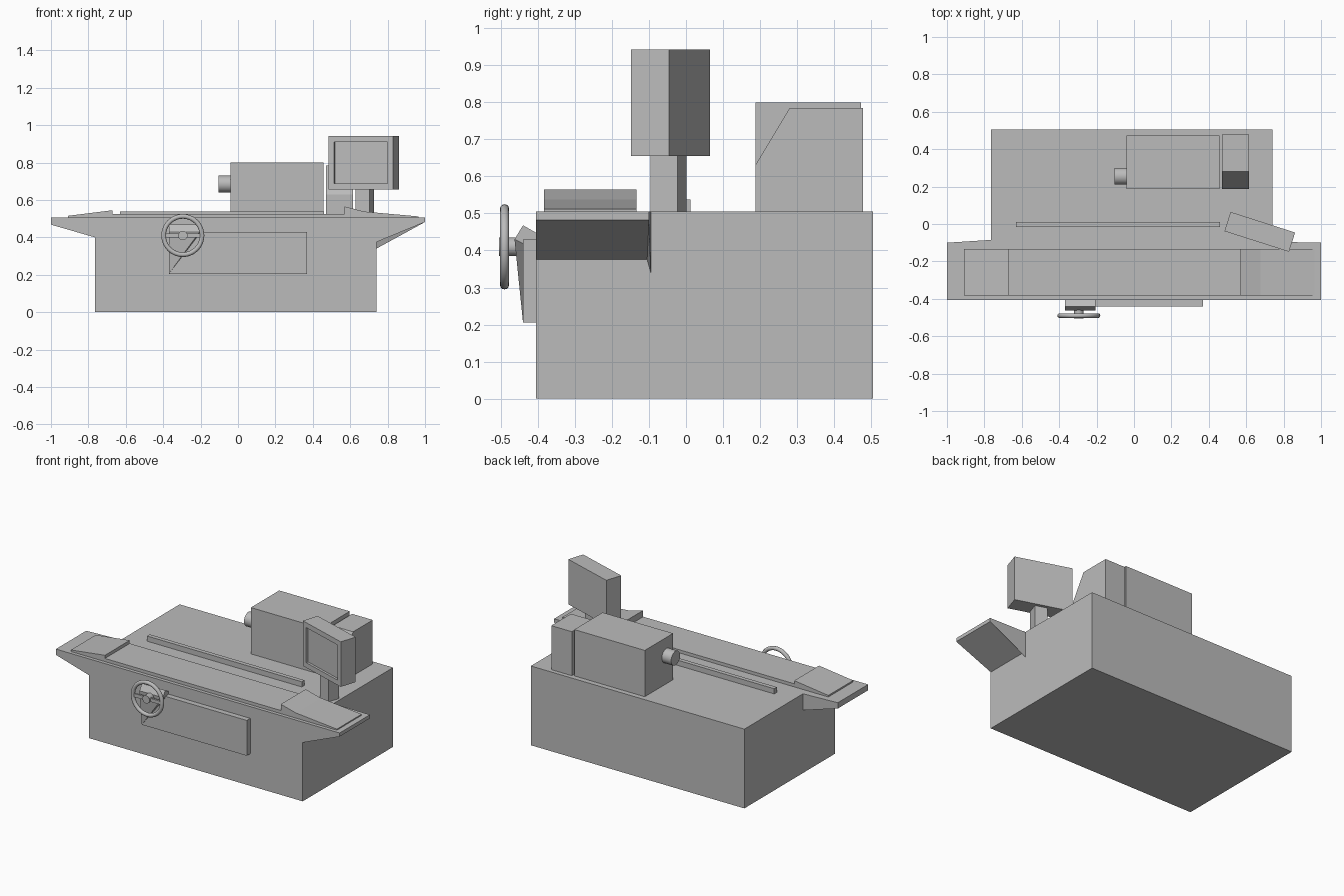
import bpy, bmesh, math
from mathutils import Matrix, Vector

if "Cube" in bpy.data.objects:
    bpy.data.objects.remove(bpy.data.objects["Cube"], do_unlink=True)

grey = bpy.data.materials.new("machine grey")
grey.use_nodes = True
color = (0.5, 0.5, 0.5, 1)
grey.diffuse_color = color
grey.node_tree.nodes["Principled BSDF"].inputs["Base Color"].default_value = color


def finish(name, bm, smooth=False):
    bmesh.ops.recalc_face_normals(bm, faces=bm.faces[:])
    mesh = bpy.data.meshes.new(name)
    bm.to_mesh(mesh)
    bm.free()
    mesh.materials.append(grey)
    ob = bpy.data.objects.new(name, mesh)
    bpy.context.collection.objects.link(ob)
    if smooth:
        bpy.ops.object.select_all(action='DESELECT')
        ob.select_set(True)
        bpy.context.view_layer.objects.active = ob
        bpy.ops.object.shade_smooth_by_angle(angle=math.radians(40))
    return ob


def box_mesh(lo, hi):
    lo, hi = Vector(lo), Vector(hi)
    bm = bmesh.new()
    bmesh.ops.create_cube(bm, size=1, matrix=Matrix.Translation((lo + hi) / 2)
                          @ Matrix.Diagonal((*(hi - lo), 1)))
    return bm


def box(name, lo, hi):
    return finish(name, box_mesh(lo, hi))


def prism(name, profile, start, end, axis):
    """Extrude a 2D profile along x (profile in y, z) or y (profile in x, z)."""
    bm = bmesh.new()
    pts = [(start, a, b) if axis == 'x' else (a, start, b) for a, b in profile]
    face = bm.faces.new([bm.verts.new(p) for p in pts])
    moved = bmesh.ops.extrude_face_region(bm, geom=[face])["geom"]
    d = end - start
    bmesh.ops.translate(bm, vec=(d, 0, 0) if axis == 'x' else (0, d, 0),
                        verts=[v for v in moved if isinstance(v, bmesh.types.BMVert)])
    return finish(name, bm)


def hull(name, pts):
    bm = bmesh.new()
    for p in pts:
        bm.verts.new(p)
    bmesh.ops.convex_hull(bm, input=bm.verts[:])
    bmesh.ops.dissolve_limit(bm, angle_limit=0.01, verts=bm.verts[:], edges=bm.edges[:])
    return finish(name, bm)


def cylinder(name, center, radius, depth, axis, segments=32):
    bm = bmesh.new()
    rot = Matrix.Rotation(math.pi / 2, 4, 'Y' if axis == 'x' else 'X')
    bmesh.ops.create_cone(bm, cap_ends=True, segments=segments, radius1=radius,
                          radius2=radius, depth=depth,
                          matrix=Matrix.Translation(center) @ rot)
    return finish(name, bm, True)


FRONT, TOP = -0.405, 0.505

# Base and the two overhanging table ends
box("base", (-0.765, FRONT, 0), (0.74, 0.505, TOP))


def wing(name, root, tip, back, root_z, tip_z):
    hull(name, [(root, y, z) for y in (FRONT, back) for z in (root_z, TOP)]
         + [(tip, y, z) for y in (FRONT, -0.1) for z in (tip_z, TOP)])


wing("right_table_end", -0.765, -1, -0.085, 0.4, 0.468)
wing("left_table_end", 0.74, 1, -0.095, 0.375, 0.482)
hull("left_table_end_rib", [(0.74, -0.105, 0.375), (0.74, -0.095, 0.34),
                            (0.74, -0.095, TOP), (1, -0.1, 0.482), (1, -0.1, TOP)])

# Sliding table with a raised wedge cover at each end
prism("sliding_table", [(-0.91, 0.5), (-0.91, 0.515), (-0.67, 0.545), (-0.67, 0.525),
                        (0.57, 0.525), (0.57, 0.565), (0.675, 0.538), (0.965, 0.512),
                        (0.965, 0.5)], -0.383, -0.133, 'y')
box("guide_rail", (-0.63, -0.015, 0.5), (0.46, 0.012, 0.538))

# Headstock, spindle and chamfered side cabinet
box("headstock", (-0.04, 0.187, 0.5), (0.457, 0.472, 0.8))
cylinder("spindle", (-0.07, 0.255, 0.685), 0.045, 0.07, 'x')
prism("side_cabinet", [(0.187, 0.5), (0.187, 0.63), (0.28, 0.785), (0.478, 0.785),
                       (0.478, 0.5)], 0.47, 0.615, 'x')

# Turned control monitor with a recessed screen, on a square post
turn = Matrix.Rotation(math.radians(-17.7), 4, 'Z')
bm = box_mesh((-0.181, -0.054, 0.655), (0.181, 0.054, 0.942))
bm.normal_update()
screen = min(bm.faces, key=lambda f: f.calc_center_median().y)
bmesh.ops.inset_region(bm, faces=[screen], thickness=0.045)
inner = bmesh.ops.extrude_face_region(bm, geom=[screen])["geom"]
bmesh.ops.delete(bm, geom=[screen], context='FACES_ONLY')
bmesh.ops.translate(bm, vec=(0, 0.015, 0),
                    verts=[v for v in inner if isinstance(v, bmesh.types.BMVert)])
monitor = finish("monitor", bm)
monitor.matrix_world = Matrix.Translation((0.6725, -0.042, 0)) @ turn
post = box("monitor_post", (-0.0395, -0.0385, 0.5), (0.0395, 0.0385, 0.66))
post.matrix_world = Matrix.Translation((0.6775, -0.047, 0)) @ turn

# Front panel and the tapered handwheel bracket
box("front_panel", (-0.37, -0.44, 0.205), (0.37, -0.4, 0.43))
hull("handwheel_bracket", [(x, y, z) for x in (-0.37, -0.205) for y, z in
                           ((-0.463, 0.43), (-0.44, 0.468), (-0.4, 0.445), (-0.4, 0.4))]
     + [(-0.37, -0.44, 0.205), (-0.37, -0.4, 0.205)])

# Handwheel: rim, spoke bar and shaft
WX, WY, WZ = -0.295, -0.49, 0.41
bpy.ops.mesh.primitive_torus_add(location=(WX, WY, WZ), rotation=(math.pi / 2, 0, 0),
                                 major_segments=40, minor_segments=12,
                                 major_radius=0.1025, minor_radius=0.0125)
rim = bpy.context.object
rim.name = "handwheel_rim"
rim.data.materials.append(grey)
bpy.ops.object.shade_smooth_by_angle(angle=math.radians(60))
box("handwheel_spoke", (WX - 0.1, WY - 0.006, WZ - 0.011), (WX + 0.1, WY + 0.006, WZ + 0.011))
cylinder("handwheel_shaft", (WX, -0.475, WZ), 0.025, 0.06, 'y')
